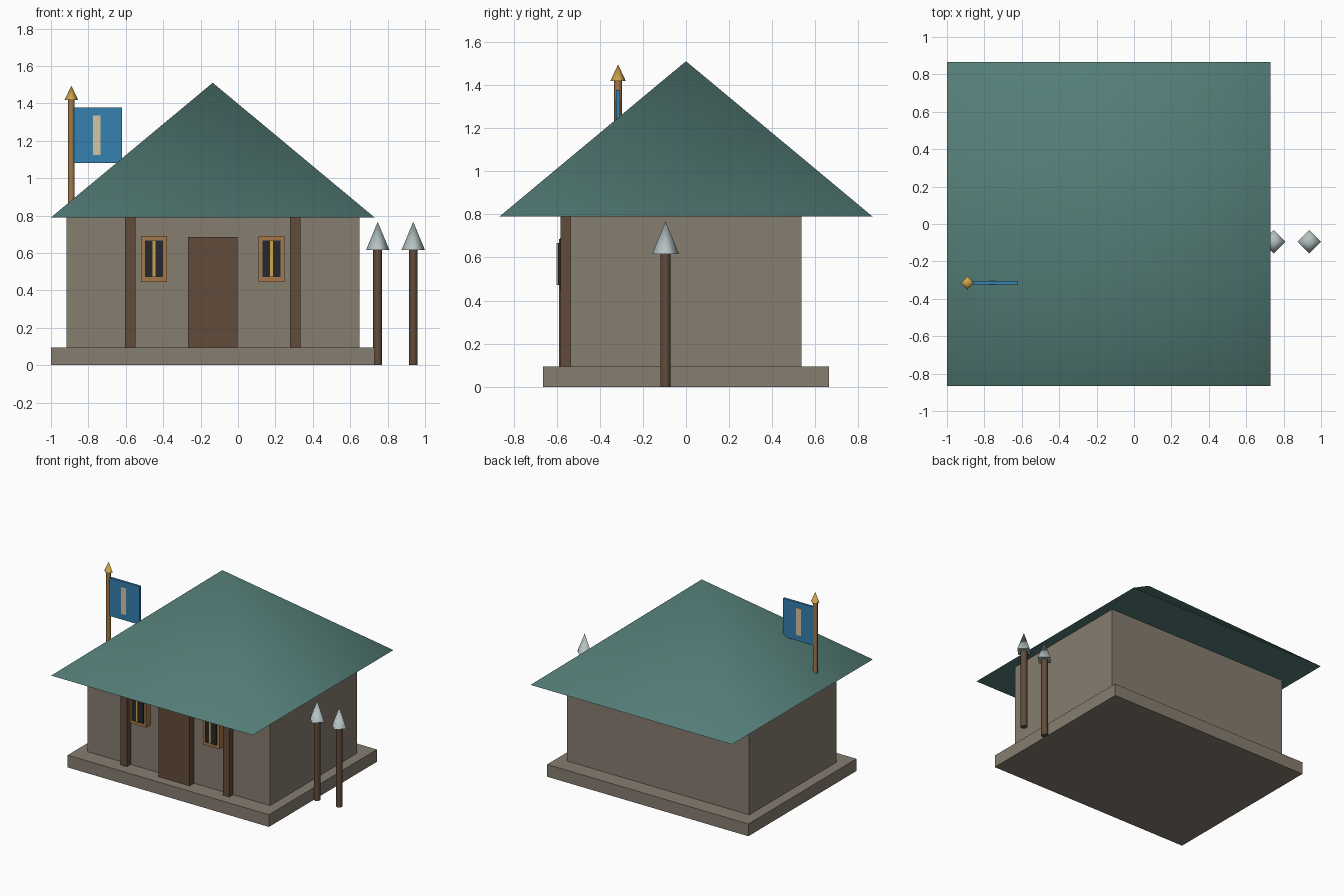
import bpy, bmesh
from math import pi, sqrt, radians
from mathutils import Matrix

if "Cube" in bpy.data.objects:
    bpy.data.objects.remove(bpy.data.objects["Cube"])

CX = -0.135  # symmetry axis of the house


def material(name, r, g, b):
    m = bpy.data.materials.new(name)
    m.diffuse_color = (r, g, b, 1)
    m.use_nodes = True
    m.node_tree.nodes["Principled BSDF"].inputs["Base Color"].default_value = m.diffuse_color
    return m


stone = material("stone", 0.24, 0.205, 0.16)
tile = material("roof_green", 0.09, 0.21, 0.19)
wood = material("dark_wood", 0.12, 0.072, 0.042)
light_wood = material("light_wood", 0.37, 0.19, 0.07)
glass = material("dark_glass", 0.018, 0.022, 0.028)
gold = material("gold", 0.62, 0.37, 0.07)
cloth = material("blue_cloth", 0.035, 0.22, 0.43)
cream = material("cream", 0.68, 0.56, 0.36)
steel = material("steel", 0.46, 0.54, 0.54)


def finish(name, bm, mat):
    me = bpy.data.meshes.new(name)
    bm.to_mesh(me)
    bm.free()
    me.materials.append(mat)
    ob = bpy.data.objects.new(name, me)
    bpy.context.collection.objects.link(ob)
    return ob


def box(name, x, y, z, mat):
    """Box from (min, max) ranges."""
    bm = bmesh.new()
    size = [r[1] - r[0] for r in (x, y, z)]
    mid = [(r[0] + r[1]) / 2 for r in (x, y, z)]
    bmesh.ops.create_cube(bm, size=1, matrix=Matrix.Translation(mid) @ Matrix.Diagonal((*size, 1)))
    return finish(name, bm, mat)


def cone(name, x, y, z, r1, r2, sides, mat, turn=0.0):
    """Smooth-sided cone or cylinder with sharp rims, z is (min, max)."""
    bm = bmesh.new()
    m = Matrix.Translation((x, y, (z[0] + z[1]) / 2)) @ Matrix.Rotation(turn, 4, 'Z')
    bmesh.ops.create_cone(bm, cap_ends=True, segments=sides, radius1=r1, radius2=r2,
                          depth=z[1] - z[0], matrix=m)
    bmesh.ops.remove_doubles(bm, verts=bm.verts, dist=1e-5)
    ob = finish(name, bm, mat)
    bpy.ops.object.select_all(action='DESELECT')
    ob.select_set(True)
    bpy.context.view_layer.objects.active = ob
    bpy.ops.object.shade_smooth_by_angle(angle=radians(89))
    return ob


# House body
box("plinth", (-1.0, 0.73), (-0.663, 0.663), (0, 0.095), stone)
box("walls", (-0.918, 0.65), (-0.535, 0.535), (0.095, 0.79), stone)
cone("roof", CX, 0, (0.79, 1.51), 0.865 * sqrt(2), 0, 4, tile, pi / 4)
box("door", (CX - 0.133, CX + 0.133), (-0.59, -0.53), (0.095, 0.685), wood)

# Posts and windows on both sides of the door
for side, s in (("left", -1), ("right", 1)):
    px, wx = CX + s * 0.44, CX + s * 0.314
    box(side + "_post", (px - 0.028, px + 0.028), (-0.582, -0.53), (0.095, 0.79), wood)
    box(side + "_window_frame", (wx - 0.07, wx + 0.07), (-0.585, -0.53), (0.445, 0.69), light_wood)
    box(side + "_window_glass", (wx - 0.049, wx + 0.049), (-0.593, -0.54), (0.472, 0.667), glass)
    box(side + "_window_bar", (wx - 0.007, wx + 0.007), (-0.6, -0.55), (0.472, 0.667), gold)

# Spears beside the house
for i, x in enumerate((0.747, 0.937)):
    cone(f"spear_shaft_{i + 1}", x, -0.095, (0, 0.63), 0.024, 0.024, 8, wood)
    cone(f"spear_head_{i + 1}", x, -0.095, (0.617, 0.767), 0.062, 0, 4, steel)

# Flag on the roof
fx, fy = -0.891, -0.315
cone("flag_pole", fx, fy, (0.84, 1.43), 0.018, 0.018, 8, light_wood)
cone("flag_finial", fx, fy, (1.418, 1.495), 0.036, 0, 4, gold)
box("flag", (fx + 0.01, -0.62), (fy - 0.009, fy + 0.009), (1.08, 1.377), cloth)
box("flag_stripe", (-0.776, -0.735), (fy - 0.012, fy + 0.012), (1.125, 1.335), cream)
